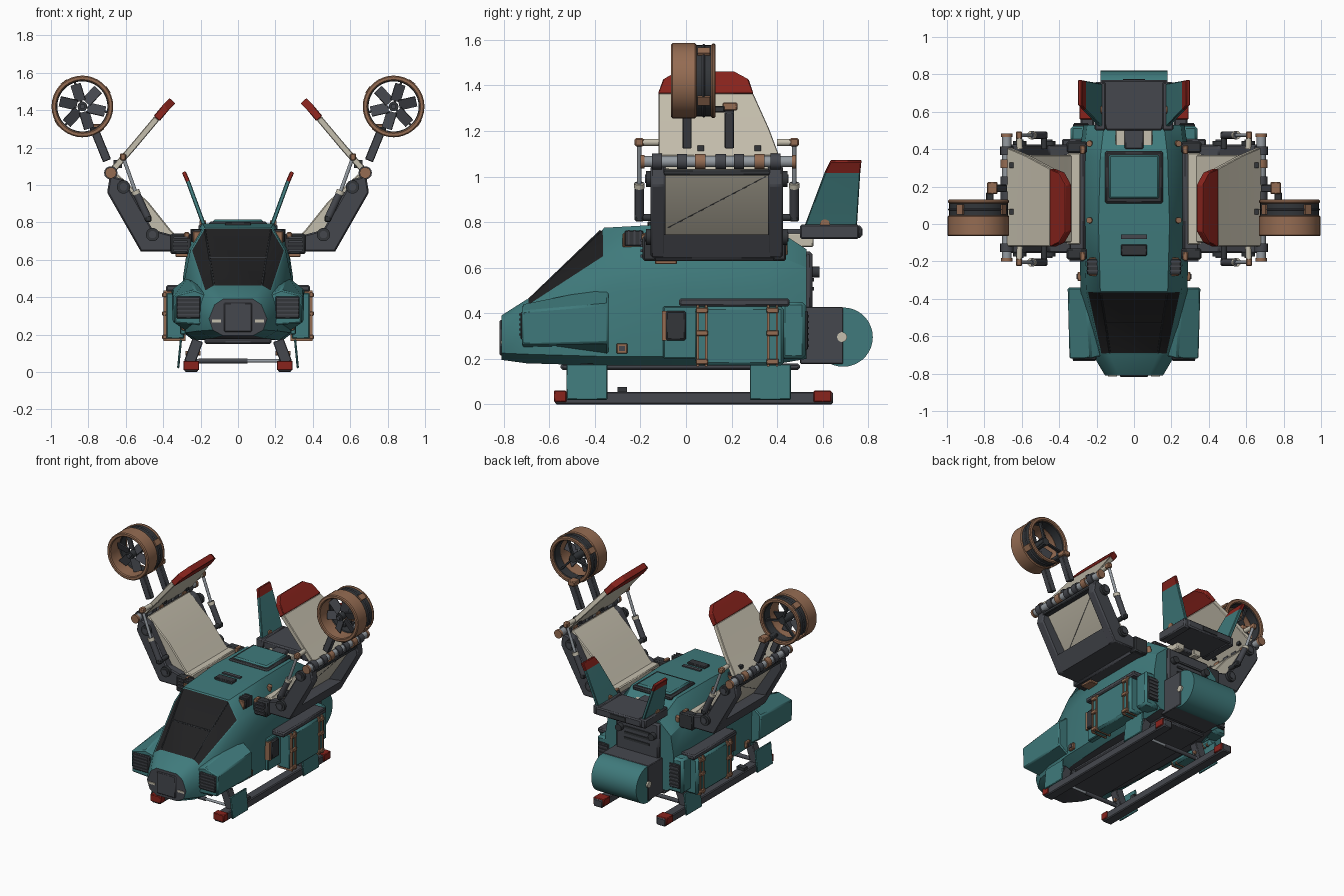
import bpy, bmesh, math
from mathutils import Matrix, Vector

if "Cube" in bpy.data.objects:
    bpy.data.objects.remove(bpy.data.objects["Cube"])


def material(name, rgb):
    m = bpy.data.materials.new(name)
    m.use_nodes = True
    m.diffuse_color = (*rgb, 1)
    m.node_tree.nodes["Principled BSDF"].inputs["Base Color"].default_value = (*rgb, 1)
    return m


TEAL = material("teal paint", (.05, .195, .2))
GRAY = material("dark gray", (.06, .064, .076))
IRON = material("charcoal", (.033, .037, .042))
BLACK = material("black glass", (.014, .014, .015))
CREAM = material("cream panel", (.56, .52, .42))
RED = material("red paint", (.25, .017, .012))
BROWN = material("copper brown", (.3, .15, .085))
STEEL = material("steel", (.3, .33, .36))


def finish(name, bm, mats, mirror=False, bevel=0):
    bmesh.ops.recalc_face_normals(bm, faces=bm.faces)
    me = bpy.data.meshes.new(name)
    bm.to_mesh(me)
    bm.free()
    for m in mats if isinstance(mats, (list, tuple)) else [mats]:
        me.materials.append(m)
    me.polygons.foreach_set("use_smooth", [True] * len(me.polygons))
    me.set_sharp_from_angle(angle=math.radians(32))
    ob = bpy.data.objects.new(name, me)
    bpy.context.scene.collection.objects.link(ob)
    if bevel:
        mod = ob.modifiers.new("bevel", "BEVEL")
        mod.width, mod.segments, mod.limit_method = bevel, 1, "ANGLE"
    if mirror:
        ob.modifiers.new("mirror", "MIRROR").use_mirror_merge = False
    return ob


def loft(name, sections, mats, mirror=False, bevel=0, rule=None):
    """Skin closed rings of points; rule(ring, side) picks the material."""
    bm = bmesh.new()
    rings = [[bm.verts.new(p) for p in s] for s in sections]
    n = len(rings[0])
    for i in range(len(rings) - 1):
        for j in range(n):
            k = (j + 1) % n
            f = bm.faces.new((rings[i][j], rings[i][k], rings[i + 1][k], rings[i + 1][j]))
            f.material_index = rule(i, j) if rule else 0
    bm.faces.new(rings[0]).material_index = rule(0, -1) if rule else 0
    bm.faces.new(rings[-1]).material_index = rule(len(rings) - 2, -2) if rule else 0
    return finish(name, bm, mats, mirror, bevel)


def box(name, x, y, z, mat, mirror=False, bevel=0, matrix=None):
    ring = lambda h: [(x[0], y[0], h), (x[1], y[0], h), (x[1], y[1], h), (x[0], y[1], h)]
    ob = loft(name, [ring(z[0]), ring(z[1])], mat, mirror, bevel)
    if matrix:
        ob.data.transform(matrix)


def prism_y(name, pts, y0, y1, mat, bevel=0):
    loft(name, [[(x, y, z) for x, z in pts] for y in (y0, y1)], mat, True, bevel)


def slab(name, sections, t, mats, rule=None):
    """Thin mirrored panel through (x, z, y0, y1) stations."""
    d = Vector((sections[-1][0] - sections[0][0], sections[-1][1] - sections[0][1])).normalized()
    nx, nz = -d.y * t / 2, d.x * t / 2
    rings = [[(x - nx, a, z - nz), (x + nx, a, z + nz), (x + nx, b, z + nz), (x - nx, b, z - nz)]
             for x, z, a, b in sections]
    loft(name, rings, mats, True, .004, rule)


def rod(name, p, q, r, mat, mirror=True, n=14):
    p, q = Vector(p), Vector(q)
    rot = (q - p).to_track_quat("Z", "Y").to_matrix()
    circle = [rot @ Vector((math.cos(a), math.sin(a), 0)) * r
              for a in (math.tau * i / n for i in range(n))]
    loft(name, [[e + c for c in circle] for e in (p, q)], mat, mirror)


def ring_y(name, cx, cz, r0, r1, y0, y1, mat, n=36):
    bm = bmesh.new()
    vs = [[bm.verts.new((cx + r * math.cos(a), y, cz + r * math.sin(a)))
           for r, y in ((r0, y0), (r1, y0), (r1, y1), (r0, y1))]
          for a in (math.tau * i / n for i in range(n))]
    for i in range(n):
        for j in range(4):
            a, b = vs[i], vs[(i + 1) % n]
            bm.faces.new((a[j], a[(j + 1) % 4], b[(j + 1) % 4], b[j]))
    finish(name, bm, mat, True, .006)


# fuselage: faceted hull with gray nose, gray belly and inset canopy glass
HULL = [
    (-.81, (.08, .195), (.135, .225), (.155, .285), (.125, .36), (.08, .39)),
    (-.70, (.14, .18), (.21, .22), (.22, .32), (.18, .43), (.13, .46)),
    (-.36, (.22, .17), (.28, .21), (.285, .50), (.255, .65), (.18, .775)),
    (.0, (.24, .17), (.29, .21), (.295, .50), (.27, .67), (.19, .795)),
    (.36, (.24, .17), (.29, .21), (.295, .50), (.27, .67), (.18, .79)),
    (.53, (.22, .20), (.27, .24), (.27, .48), (.25, .60), (.16, .68))]
hull_rings = [[(x, y, z) for x, z in p] + [(-x, y, z) for x, z in reversed(p)] for y, *p in HULL]


def hull_rule(i, j):
    if j == -1 or j == 9:
        return 1
    return 2 if i == 1 and j in (3, 4, 5) else 0


hull = loft("fuselage", hull_rings, [TEAL, GRAY, BLACK], rule=hull_rule)
bm = bmesh.new()
bm.from_mesh(hull.data)
glass = [f for f in bm.faces if f.material_index == 2]
for f in bmesh.ops.inset_region(bm, faces=glass, thickness=.01, depth=-.004)["faces"]:
    f.material_index = 0
bm.to_mesh(hull.data)
bm.free()
rod("canopy_rib", (.128, -.69, .46), (.178, -.375, .762), .005, IRON, n=6)
rod("canopy_crossbar", (-.155, -.53, .61), (.155, -.53, .61), .005, IRON, False, 6)
box("nose_light", (.09, .14), (-.815, -.79), (.265, .28), CREAM, True)
box("nose_plate", (-.075, .075), (-.818, -.80), (.215, .37), GRAY, bevel=.005)
box("belly_plate", (-.18, .18), (-.55, .5), (.15, .18), GRAY, bevel=.01)

# cheek intakes
loft("cheek_pod", [
    [(.16, -.72, .25), (.34, -.72, .26), (.345, -.72, .41), (.23, -.72, .44), (.16, -.70, .41)],
    [(.22, -.34, .18), (.35, -.34, .27), (.355, -.34, .44), (.26, -.34, .515), (.2, -.34, .515)]],
    TEAL, True, .008)
box("cheek_intake", (.2, .33), (-.727, -.70), (.285, .405), IRON, True, .006)
for i in range(5):
    z = .302 + i * .022
    box("cheek_slat", (.205, .325), (-.733, -.72), (z, z + .008), GRAY, True)

# side cargo, rack and rear vent pods
box("cargo_case", (.28, .39), (.04, .43), (.17, .43), TEAL, True, .014)
box("cargo_rack", (.27, .385), (-.03, .455), (.43, .465), GRAY, True, .008)
box("cargo_back_plate", (.27, .31), (-.1, .46), (.2, .43), TEAL, True, .006)
box("side_step", (.28, .33), (-.09, 0), (.28, .41), IRON, True, .008)
box("side_step_edge", (.28, .325), (-.105, -.085), (.28, .41), BROWN, True)
for y in (.07, .38):
    for dy in (-.024, .014):
        box("cargo_strap", (.28, .398), (y + dy, y + dy + .01), (.165, .435), BROWN, True)
    for z in (.175, .3, .4):
        box("strap_buckle", (.38, .405), (y - .027, y + .027), (z, z + .025), BROWN, True, .004)
box("rear_pod", (.2, .34), (.42, .525), (.2, .45), TEAL, True, .015)
box("rear_pod_vent", (.24, .325), (.52, .535), (.24, .41), IRON, True, .004)
for i in range(6):
    box("rear_pod_slat", (.245, .32), (.53, .54), (.252 + i * .026, .262 + i * .026), GRAY, True)
box("side_port_frame", (.28, .302), (-.305, -.257), (.222, .268), BROWN, True, .004)
box("side_port", (.29, .307), (-.294, -.268), (.233, .257), GRAY, True)

# rear bulkhead and drum held between gray side plates
box("rear_bulkhead", (-.17, .17), (.5, .555), (.4, .67), GRAY, bevel=.012)
for z in (.5, .54, .58):
    box("bulkhead_slat", (-.1, .1), (.55, .562), (z, z + .015), IRON)
rod("bulkhead_knob", (.13, .54, .58), (.13, .585, .58), .025, IRON)
box("drum_mount", (-.184, .184), (.5, .69), (.178, .428), GRAY, bevel=.004)
rod("rear_drum", (-.178, .69, .295), (.178, .69, .295), .13, TEAL, False, 36)
rod("drum_pivot", (.17, .685, .295), (.19, .685, .295), .022, CREAM)

# roof fittings
box("roof_hatch_frame", (-.155, .155), (.11, .39), (.77, .805), IRON, bevel=.01)
box("roof_hatch", (-.135, .135), (.135, .37), (.79, .815), TEAL, bevel=.01)
box("roof_vent", (-.07, .07), (-.17, -.11), (.78, .803), IRON, bevel=.005)
box("roof_slot", (-.07, .07), (-.08, -.055), (.78, .8), GRAY)
box("shoulder_vent_frame", (.185, .24), (-.278, -.178), (.69, .752), BROWN, True, .004)
box("shoulder_vent", (.187, .25), (-.27, -.186), (.695, .762), IRON, True, .004)
for i in range(3):
    y = -.255 + i * .025
    box("shoulder_vent_slat", (.19, .254), (y, y + .008), (.70, .766), GRAY, True)
for y, z in ((.02, .7), (.43, .65)):
    rod("roof_bolt", (.225, y, z), (.24, y, z + .05), .016, BROWN)

# tail box and fins
prism_y("tail_support", [(.04, .69), (.1, .69), (.1, .75), (.04, .75)], .38, .56, CREAM, .006)
box("tail_hinge", (-.05, .05), (.4, .54), (.70, .77), GRAY, bevel=.006)
loft("tail_box", [[(s * w, y, z) for s, z in ((-1, .73), (1, .73), (1, .785), (-1, .785))]
                  for y, w in ((.5, .15), (.6, .18), (.77, .18))], GRAY, bevel=.008)
box("tail_vent", (-.06, .06), (.765, .775), (.742, .772), IRON)
box("fin_foot", (.15, .21), (.5, .76), (.725, .79), GRAY, True, .008)
slab("tail_fin", [(.18, .78, .52, .75), (.268, 1.02, .61, .765), (.29, 1.07, .635, .77)], .022,
     [TEAL, RED], rule=lambda i, j: i)
rod("fin_bolt", (.17, .61, .79), (.205, .61, .79), .022, BROWN)

# landing gear
loft("skid", [[(x, y, z) for x, z in ((.215, 0), (.285, 0), (.285, .055), (.215, .055))]
              for y in (-.575, -.5, .56, .645)], GRAY, True, .006)
for y, length in ((-.58, .055), (.56, .078)):
    box("skid_shoe", (.208, .292), (y, y + length), (.01, .06), RED, True, .004)
for y in (-.435, .37):
    slab("leg_guard", [(.305, .175, y - .09, y + .09), (.32, .02, y - .09, y + .09)], .012, TEAL)
    slab("leg_strut", [(.215, .17, y - .03, y + .03), (.26, .05, y - .03, y + .03)], .06, GRAY)
    rod("leg_axle", (-.22, y, .06), (.22, y, .06), .009, STEEL, False)
    rod("axle_sleeve", (-.21, y, .06), (.05, y, .06), .014, GRAY, False)
    rod("axle_pin", (.2, y, .1), (.28, y, .1), .012, BROWN)
box("skid_step", (.22, .28), (-.3, -.26), (.05, .075), IRON, True)

# wing shoulders and folding arms
box("wing_shoulder", (.26, .36), (-.15, .42), (.63, .695), GRAY, True, .012)
box("shoulder_pad", (.25, .335), (-.135, -.04), (.615, .64), BROWN, True, .004)
for y in (-.17, .4):
    box("shoulder_block", (.25, .36), (y - .02, y + .04), (.63, .74), IRON, True, .008)
    box("shoulder_latch", (.262, .288), (y - .026, y + .02), (.715, .748), BROWN, True, .004)
for i in range(4):
    box("shoulder_slat", (.27, .345), (-.2, -.18), (.645 + i * .023, .657 + i * .023), GRAY, True)
ARM = [(.34, .645), (.52, .645), (.70, .96), (.685, 1.05), (.61, 1.03), (.455, .76), (.34, .73)]
for y in (-.155, .36):
    prism_y("wing_arm", ARM, y, y + .065, GRAY, .008)
prism_y("wing_root_beam", [(.34, .645), (.52, .645), (.575, .745), (.46, .73)], -.1, .37, GRAY)
for x, z in ((.457, .735), (.612, .99)):
    for a, b in ((-.175, -.15), (.42, .445)):
        rod("arm_pivot", (x, a, z), (x, b, z), .036, IRON)
        rod("pivot_cap", (x, a - .006, z), (x, b + .006, z), .02, GRAY)
prism_y("inner_wing", [(.31, .71), (.36, .76), (.48, .91), (.645, 1.06), (.668, 1.03), (.475, .735), (.42, .70)],
        -.1, .37, CREAM, .006)
rod("underside_brace", (.5, -.08, .775), (.647, .35, 1.0), .0025, GRAY, n=6)
box("inner_wing_lip", (.64, .69), (-.1, .37), (1.005, 1.03), IRON, True, .005)
box("wing_root_strip", (.285, .38), (-.11, .38), (.69, .735), CREAM, True, .006)

# hinge line
rod("hinge_shaft", (.68, -.19, 1.065), (.68, .47, 1.065), .025, STEEL)
for y, r, m in ((-.15, .036, GRAY), (-.04, .034, GRAY), (.04, .034, BROWN), (.13, .034, GRAY),
                (.21, .034, GRAY), (.30, .034, BROWN), (.37, .036, GRAY)):
    rod("hinge_sleeve", (.68, y, 1.065), (.68, y + .045, 1.065), r, m)
for y in (-.2, .465):
    rod("hinge_cap", (.68, y, 1.065), (.68, y + .018, 1.065), .03, BROWN)

# outer wing panels with red tips
slab("outer_wing", [(.67, 1.08, -.12, .41), (.565, 1.2, -.12, .365), (.435, 1.355, -.12, .295)], .034, CREAM)
slab("wing_tip", [(.435, 1.355, -.122, .295), (.385, 1.415, -.1, .275), (.35, 1.45, -.04, .21)], .042, RED)
for y in (.05, .3):
    box("wing_hinge_plate", (.62, .665), (y, y + .03), (1.09, 1.135), IRON, True)

# folding actuators ahead of and behind each wing
for y, inner in ((-.205, -.12), (.475, .4)):
    low, mid, top = Vector((.48, y, .82)), Vector((.55, y, .97)), Vector((.615, y, 1.15))
    rod("actuator_cylinder", low, mid, .02, GRAY)
    rod("actuator_piston", mid, top, .01, STEEL)
    rod("actuator_collar", mid - Vector((.008, 0, .02)), mid, .023, CREAM)
    rod("actuator_top_pin", top, (.61, inner, 1.15), .016, CREAM)
    rod("actuator_low_pin", low, (.48, inner, .82), .016, IRON)
    for p, m in ((low, IRON), (top, BROWN)):
        box("actuator_joint", (p.x - .017, p.x + .017), (y - .02, y + .02), (p.z - .018, p.z + .018), m, True, .006)

# ducted rotors on twin posts
CX, CZ = .832, 1.42
for y in (.005, .19):
    slab("rotor_post", [(.70, 1.13, y - .02, y + .02), (.765, 1.29, y - .02, y + .02)], .046, GRAY)
box("post_bracket", (.73, .785), (.16, .225), (1.29, 1.325), BROWN, True, .005)
box("post_crossbar", (.75, .79), (.08, .17), (1.28, 1.31), IRON, True, .005)
ring_y("duct_front", CX, CZ, .138, .165, -.065, .045, BROWN)
ring_y("duct_band", CX, CZ, .134, .157, .04, .115, IRON)
ring_y("duct_rib", CX, CZ, .136, .162, .07, .085, GRAY)
ring_y("duct_rear", CX, CZ, .136, .163, .11, .13, BROWN)
rod("rotor_hub", (CX, -.04, CZ), (CX, .1, CZ), .026, IRON)
rod("rotor_cap", (CX, -.055, CZ), (CX, -.03, CZ), .014, GRAY)
for k in range(6):
    turn = (Matrix.Translation((CX, .0, CZ)) @ Matrix.Rotation(k * math.tau / 6 + .3, 4, "Y")
            @ Matrix.Rotation(.4, 4, "Z"))
    box("rotor_blade", (-.029, .029), (-.004, .004), (.03, .124), GRAY, True, matrix=turn)
for k in range(3):
    spin = Matrix.Translation((CX, .09, CZ)) @ Matrix.Rotation(k * math.tau / 3 + .3, 4, "Y")
    box("rotor_stay", (-.006, .006), (-.01, .01), (0, .14), IRON, True, matrix=spin)
for degrees in (37, 123, 217, 303):
    spin = Matrix.Translation((CX, .075, CZ)) @ Matrix.Rotation(math.radians(degrees), 4, "Y")
    box("duct_clamp", (-.02, .02), (-.025, .03), (.152, .167), BROWN, True, matrix=spin)
